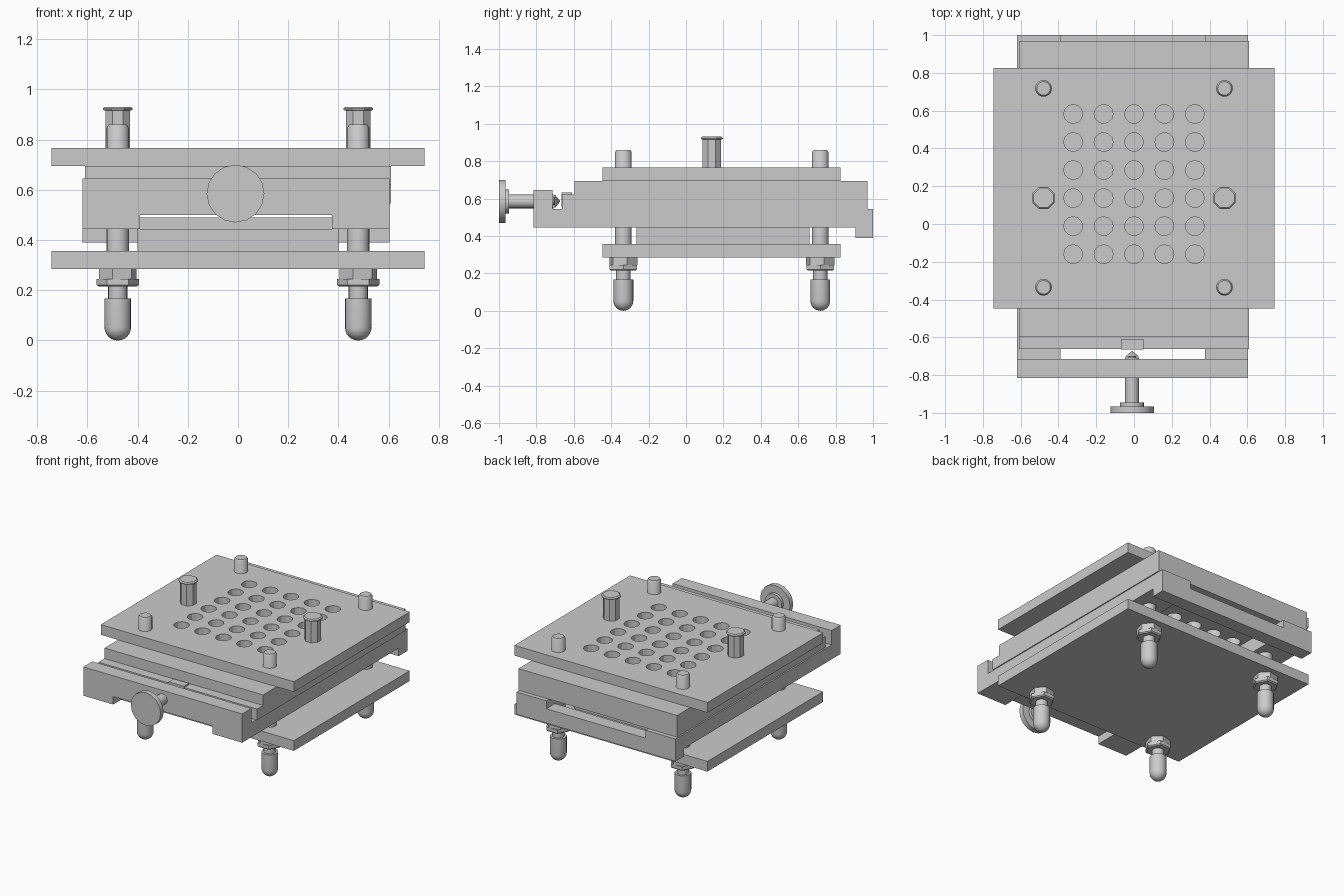
import bpy, bmesh, math
from mathutils import Matrix

if "Cube" in bpy.data.objects:
    bpy.data.objects.remove(bpy.data.objects["Cube"])


def finish(name, bm, smooth=False):
    bmesh.ops.remove_doubles(bm, verts=bm.verts, dist=1e-5)
    bmesh.ops.recalc_face_normals(bm, faces=bm.faces)
    me = bpy.data.meshes.new(name)
    bm.to_mesh(me)
    bm.free()
    ob = bpy.data.objects.new(name, me)
    bpy.context.collection.objects.link(ob)
    if smooth:
        bpy.ops.object.select_all(action='DESELECT')
        ob.select_set(True)
        bpy.context.view_layer.objects.active = ob
        bpy.ops.object.shade_smooth_by_angle(angle=math.radians(35))
    return ob


def extrude_x(name, profile, x0, x1):
    """Extrude a (y, z) outline along x."""
    bm = bmesh.new()
    face = bm.faces.new([bm.verts.new((x0, y, z)) for y, z in profile])
    out = bmesh.ops.extrude_face_region(bm, geom=[face])
    verts = [g for g in out['geom'] if isinstance(g, bmesh.types.BMVert)]
    bmesh.ops.translate(bm, verts=verts, vec=(x1 - x0, 0, 0))
    return finish(name, bm)


def box(name, x0, x1, y0, y1, z0, z1):
    return extrude_x(name, [(y0, z0), (y1, z0), (y1, z1), (y0, z1)], x0, x1)


def lathe(name, profile, sides, loc, smooth=True, along_y=False, turn=0.0):
    """Spin an (r, h) profile around z, or around y for the screw."""
    bm = bmesh.new()
    rings = []
    for r, h in profile:
        if r == 0:
            rings.append([bm.verts.new((0, 0, h))] * sides)
        else:
            rings.append([bm.verts.new((r * math.cos(a), r * math.sin(a), h))
                          for a in (2 * math.pi * i / sides + turn for i in range(sides))])
    for a, b in zip(rings, rings[1:]):
        for i in range(sides):
            j = (i + 1) % sides
            bm.faces.new(list(dict.fromkeys((a[i], a[j], b[j], b[i]))))
    if along_y:
        bm.transform(Matrix.Rotation(-math.pi / 2, 4, 'X'))
    bm.transform(Matrix.Translation(loc))
    return finish(name, bm, smooth)


# Plates
top_plate = box("top_plate", -.743, .743, -.447, .825, .695, .766)
box("bottom_plate", -.743, .743, -.447, .825, .285, .356)
box("lower_block", -.4, .4, -.265, .66, .356, .445)

# Sliding slab with front step and contact pad
slab = extrude_x("sliding_slab", [(-.662, .545), (-.662, .622), (-.595, .622), (-.595, .695),
                                  (.97, .695), (.97, .545)], -.61, .61)
box("contact_pad", -.068, .05, -.665, -.61, .555, .632)

# Frame: two side rails joined by front and rear bars
rail = [(-.815, .445), (-.815, .645), (-.715, .645), (-.715, .545),
        (1, .545), (1, .39), (.905, .39), (.905, .445)]
extrude_x("left_rail", rail, -.62, -.39)
extrude_x("right_rail", rail, .375, .603)
box("front_bar", -.39, .375, -.815, -.715, .5, .645)
box("rear_bar", -.39, .375, .905, 1, .39, .49)

# Grid of through holes
bm = bmesh.new()
for i in range(5):
    for j in range(6):
        bmesh.ops.create_cone(bm, cap_ends=True, segments=12, radius1=.05, radius2=.05, depth=.5,
                              matrix=Matrix.Translation((.161 * (i - 2), -.16 + .1485 * j, .65)))
cutter = finish("hole_cutter", bm)
cutter.hide_render = True
for ob in (top_plate, slab):
    mod = ob.modifiers.new("holes", 'BOOLEAN')
    mod.operation = 'DIFFERENCE'
    mod.solver = 'EXACT'
    mod.object = cutter
    bpy.context.view_layer.objects.active = ob
    bpy.ops.object.modifier_apply(modifier=mod.name)
bpy.data.objects.remove(cutter)

# Guide rods with rounded feet, and their nuts
R = .053
dome = [(R * math.sin(a), R - R * math.cos(a)) for a in (math.pi / 12 * k for k in range(7))]
dome[0] = (0, 0)
rod = dome + [(R, .168), (.038, .168), (.038, .29), (.044, .29), (.044, .848), (.036, .86), (0, .86)]
nut = [(0, .245), (.078, .245), (.078, .285), (0, .285)]
flange = [(0, .215), (.076, .215), (.084, .222), (.084, .245), (0, .245)]
for sx, side in ((-1, "left"), (1, "right")):
    x = sx * .479
    for y, end in ((-.335, "front"), (.718, "back")):
        lathe(f"{end}_{side}_rod", rod, 20, (x, y, 0))
        lathe(f"{end}_{side}_nut", nut, 6, (x, y, 0), False, turn=.25)
        lathe(f"{end}_{side}_nut_flange", flange, 6, (x, y, 0), False)
    # Octagonal locating posts
    lathe(f"{side}_post", [(0, .74), (.053, .74), (.053, .916), (.064, .918),
                           (.064, .924), (.056, .931), (0, .931)],
          8, (x, .138, 0), False, turn=math.pi / 8)

# Adjusting screw with knob and pointed tip
lathe("adjusting_screw", [(0, -1), (.115, -1), (.115, -.966), (.064, -.966), (.064, -.946),
                          (.037, -.946), (.037, -.708), (.02, -.708), (.02, -.702),
                          (.037, -.702), (0, -.672)],
      16, (-.01, 0, .585), along_y=True)
